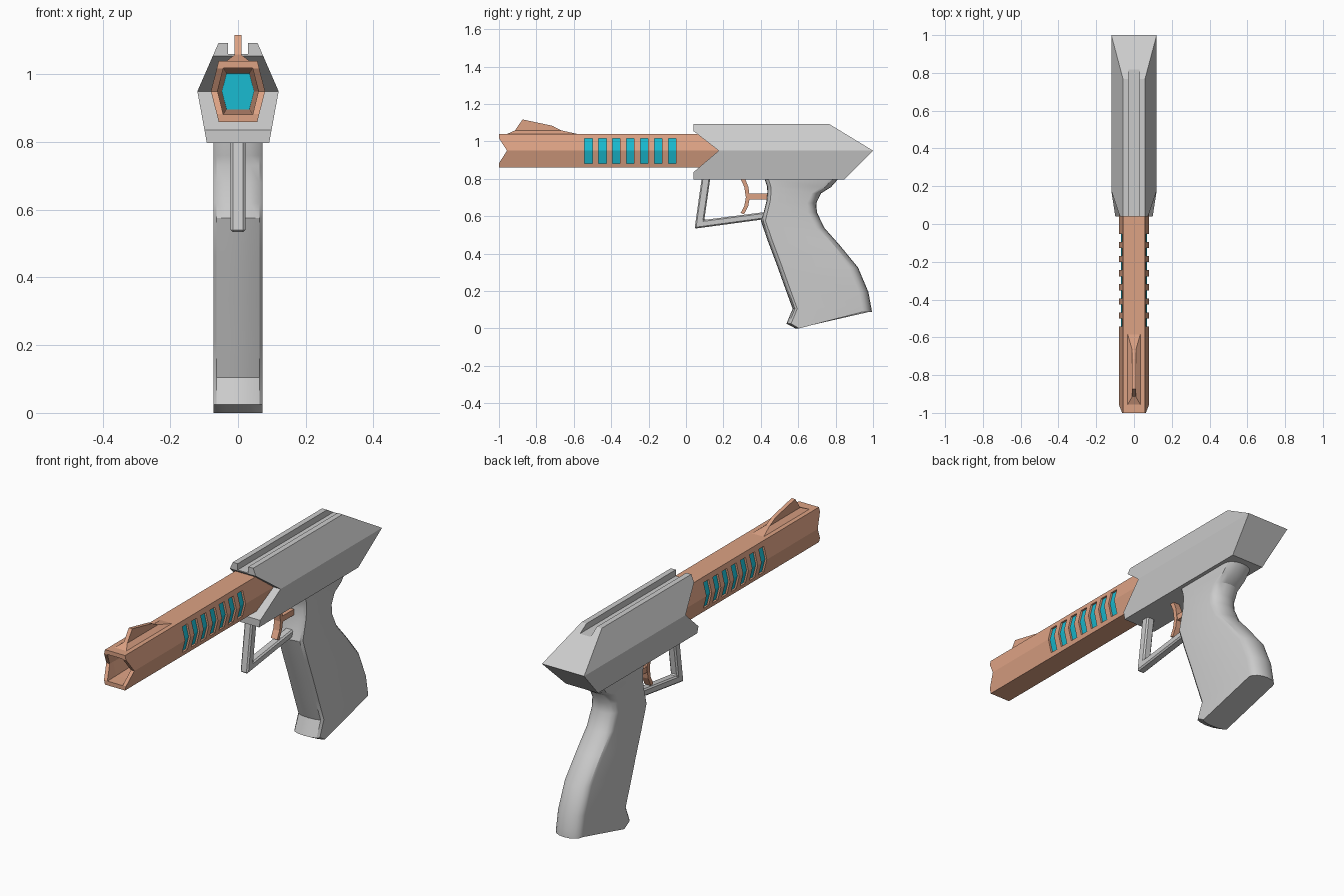
import bpy, bmesh, math

if "Cube" in bpy.data.objects:
    bpy.data.objects.remove(bpy.data.objects["Cube"])


def colour(name, rgb):
    mat = bpy.data.materials.new(name)
    mat.diffuse_color = (*rgb, 1)
    mat.use_nodes = True
    mat.node_tree.nodes["Principled BSDF"].inputs["Base Color"].default_value = mat.diffuse_color
    return mat


ORANGE = colour("orange", (0.72, 0.36, 0.23))
CYAN = colour("cyan", (0.01, 0.50, 0.64))


def loft(name, rings, mat=None):
    """Skin a list of equally long point rings and cap both ends."""
    bm = bmesh.new()
    rows = [[bm.verts.new(p) for p in ring] for ring in rings]
    n = len(rows[0])
    for a, b in zip(rows, rows[1:]):
        for i in range(n):
            j = (i + 1) % n
            bm.faces.new((a[i], a[j], b[j], b[i]))
    bm.faces.new(rows[0])
    bm.faces.new(rows[-1])
    bmesh.ops.recalc_face_normals(bm, faces=bm.faces)
    me = bpy.data.meshes.new(name)
    bm.to_mesh(me)
    bm.free()
    if mat:
        me.materials.append(mat)
    ob = bpy.data.objects.new(name, me)
    bpy.context.collection.objects.link(ob)
    return ob


def side_prism(name, pts, half, mat=None):
    """Side profile of (y, z) points, extruded across x."""
    return loft(name, [[(x, y, z) for y, z in pts] for x in (-half, half)], mat)


def hexagon(y, s=1.0):
    """Barrel cross-section at y, scaled about its centre."""
    pts = [(.08, 0), (.057, .09), (-.057, .09), (-.08, 0), (-.057, -.09), (.057, -.09)]
    return [(x * s, y, .95 + z * s) for x, z in pts]


def boolean(ob, cutter, op='DIFFERENCE'):
    cutter.hide_render = True
    mod = ob.modifiers.new("cut", 'BOOLEAN')
    mod.operation, mod.solver, mod.object = op, 'EXACT', cutter
    bpy.context.view_layer.objects.active = ob
    bpy.ops.object.modifier_apply(modifier=mod.name)
    bpy.data.objects.remove(cutter)


def bevel(ob, width):
    mod = ob.modifiers.new("bevel", 'BEVEL')
    mod.width, mod.segments = width, 1


# Barrel: hexagonal tube with swallowtail muzzle, tapered bore and side vents
barrel = loft("barrel", [hexagon(-1), hexagon(.2)], ORANGE)
boolean(barrel, loft("bore_cutter", [hexagon(-1.05, .77), hexagon(-.93, .75),
                                     hexagon(-.595, .59)], ORANGE))
boolean(barrel, side_prism("muzzle_cutter", [(-1.03, 1.064), (-.957, .95), (-1.03, .836)], .2, ORANGE))
for i in range(7):
    y = -.543 + i * .0747
    vent = [(y, .882), (y + .042, .882), (y + .042, 1.015), (y, 1.015)]
    boolean(barrel, side_prism("vent_cutter", vent, .2, ORANGE))

# Glowing core seen through the vents and down the bore
loft("energy_core", [hexagon(-.6, .87), hexagon(-.01, .87)], CYAN)

# Front sight: flared foot and thin fin
foot = [[(-w, a, z), (w, a, z), (w, b, z), (-w, b, z)]
        for w, a, b, z in ((.036, -.96, -.575, 1.038), (.01, -.915, -.665, 1.058))]
loft("sight_foot", foot, ORANGE)
side_prism("sight_fin", [(-.93, 1.05), (-.915, 1.057), (-.874, 1.117), (-.714, 1.083),
                         (-.665, 1.057), (-.65, 1.05)], .01, ORANGE)

# Receiver: grooved cross-section trimmed to the arrow-shaped side profile
half = [(.03, 1.06), (.03, 1.092), (.058, 1.092), (.12, .95), (.092, .797)]
section = half + [(-x, z) for x, z in reversed(half)]
receiver = loft("receiver", [[(x, y, z) for x, z in section] for y in (-.05, 1.1)])
trim = [(.04, 1.11), (.04, 1.055), (.175, .95), (.04, .835), (.04, .78),
        (.829, .78), (1, .95), (.737, 1.11)]
boolean(receiver, side_prism("receiver_trim", trim, .3), 'INTERSECT')

# Grip: rings given by front point, back point and front/back bulge
levels = [(.42, .82, .83, .82, .02), (.42, .80, .815, .80, .02), (.433, .76, .775, .755, .02),
          (.435, .73, .722, .722, .02), (.43, .68, .697, .67, .02), (.415, .62, .70, .62, .02),
          (.40, .575, .74, .537, .025), (.44, .46, .82, .447, .025), (.487, .335, .92, .325, .025),
          (.528, .22, .975, .195, .025), (.57, .105, .988, .125, .025),
          (.537, .025, .994, .092, .025), (.585, .0, .994, .088, .02)]
rings = []
for fy, fz, by, bz, bulge in levels:
    ring = []
    for k in range(7):
        a = math.pi * k / 6
        ring.append((-.0725 * math.cos(a), fy + bulge * (1 - math.sin(a)), fz))
    for k in range(9):
        a = math.pi * k / 8
        ring.append((.0725 * math.cos(a), by - .05 * (1 - math.sin(a)), bz))
    rings.append(ring)
grip = loft("grip", rings)
bpy.ops.object.select_all(action='DESELECT')
grip.select_set(True)
bpy.context.view_layer.objects.active = grip
bpy.ops.object.shade_smooth_by_angle(angle=math.radians(30))

# Trigger guard
guard = side_prism("trigger_guard", [(.085, .81), (.046, .533), (.43, .585), (.43, .623),
                                     (.098, .58), (.131, .81)], .022)
bevel(guard, .007)

# Trigger blade and its push rod
side_prism("trigger", [(.287, .81), (.312, .755), (.32, .70), (.312, .655), (.292, .617),
                       (.31, .61), (.333, .655), (.341, .70), (.334, .755), (.312, .81)],
           .018, ORANGE)
side_prism("trigger_rod", [(.33, .69), (.45, .69), (.45, .72), (.33, .72)], .015, ORANGE)
